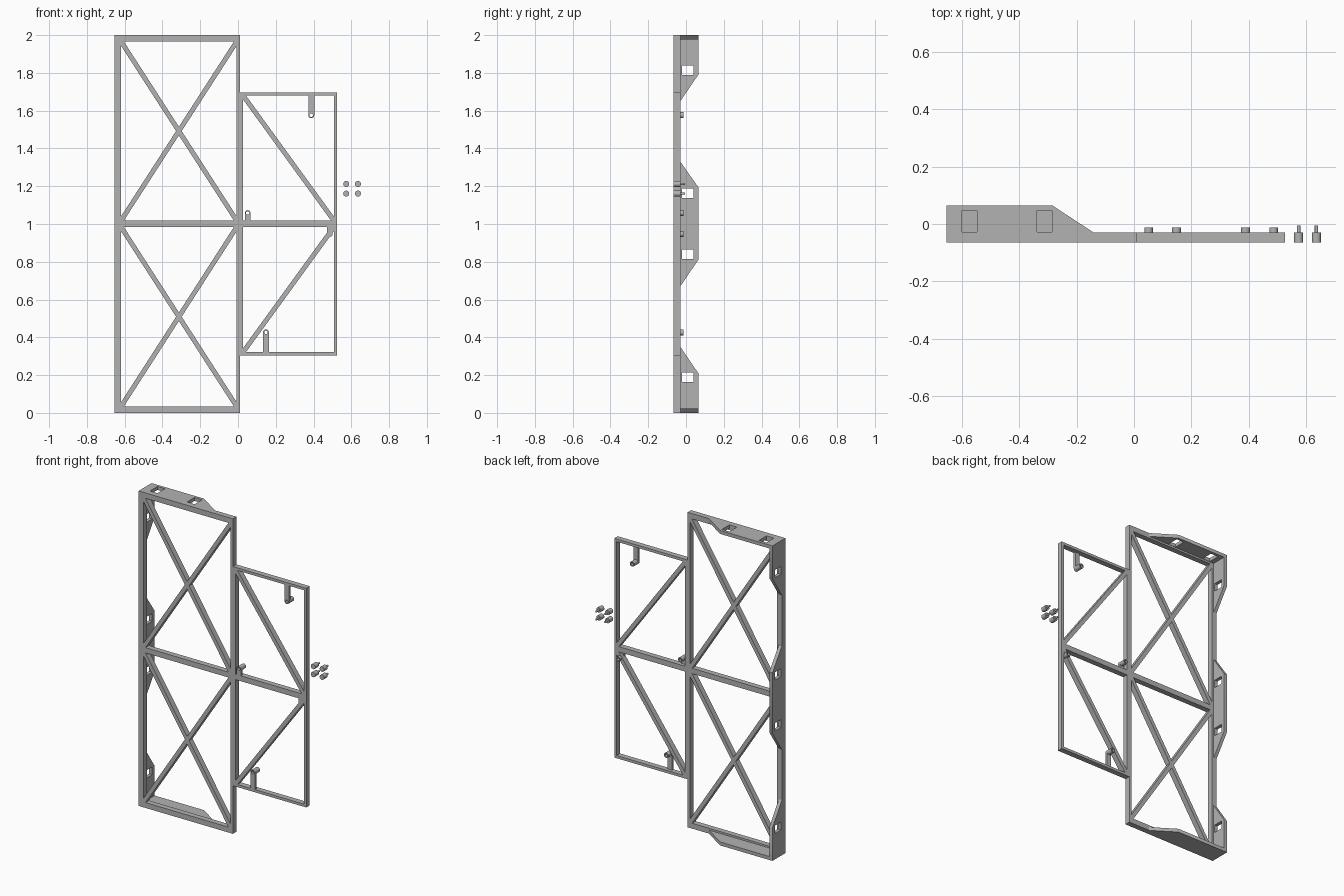
import bpy, bmesh
from math import cos, sin, pi, hypot, radians

cube = bpy.data.objects.get("Cube")
if cube:
    bpy.data.objects.remove(cube, do_unlink=True)

grey = bpy.data.materials.new("plain grey")
grey.use_nodes = True
COLOUR = (0.45, 0.45, 0.45, 1)
grey.diffuse_color = COLOUR
grey.node_tree.nodes["Principled BSDF"].inputs["Base Color"].default_value = COLOUR

FRONT, BACK, DEEP = -0.065, -0.03, 0.065   # y of frame faces and flange edge
LEFT, RIGHT, EDGE = -0.653, 0.01, 0.525    # x of the two frames
BAR, THIN, FLANGE = 0.034, 0.017, 0.022    # bar widths, flange thickness
HALF = 0.0125                              # half width of a brace


def plate(name, outline, holes, axis, lo, hi):
    """Extrude a 2D outline with holes along one axis, from lo to hi."""
    curve = bpy.data.curves.new(name, 'CURVE')
    curve.dimensions = '2D'
    curve.fill_mode = 'BOTH'
    curve.extrude = (hi - lo) / 2
    for loop in [outline] + holes:
        spline = curve.splines.new('POLY')
        spline.points.add(len(loop) - 1)
        for point, (u, v) in zip(spline.points, loop):
            point.co = (u, v, 0, 1)
        spline.use_cyclic_u = True
    temp = bpy.data.objects.new(name + "_curve", curve)
    bpy.context.collection.objects.link(temp)
    graph = bpy.context.evaluated_depsgraph_get()
    mesh = bpy.data.meshes.new_from_object(temp.evaluated_get(graph))
    bpy.data.objects.remove(temp, do_unlink=True)
    bpy.data.curves.remove(curve)

    # Turn the flat shape to face its axis
    mid = (lo + hi) / 2
    for vert in mesh.vertices:
        u, v, w = vert.co
        w += mid
        vert.co = {'x': (w, u, v), 'y': (u, w, v), 'z': (u, v, w)}[axis]
    bm = bmesh.new()
    bm.from_mesh(mesh)
    bmesh.ops.remove_doubles(bm, verts=bm.verts, dist=1e-5)
    bmesh.ops.recalc_face_normals(bm, faces=bm.faces)
    bm.to_mesh(mesh)
    bm.free()
    mesh.name = name
    mesh.materials.clear()
    mesh.materials.append(grey)
    obj = bpy.data.objects.new(name, mesh)
    bpy.context.collection.objects.link(obj)
    bpy.ops.object.select_all(action='DESELECT')
    obj.select_set(True)
    bpy.context.view_layer.objects.active = obj
    bpy.ops.object.shade_smooth_by_angle(angle=radians(35))
    return obj


def rect(u0, u1, v0, v1):
    return [(u0, v0), (u1, v0), (u1, v1), (u0, v1)]


def circle(u, v, r, n=24):
    return [(u + r * cos(2 * pi * i / n), v + r * sin(2 * pi * i / n)) for i in range(n)]


def brace_offsets(x0, x1, z0, z1):
    w, h = x1 - x0, z1 - z0
    return HALF * hypot(w, h) / h, HALF * hypot(w, h) / w


def crossed_window(x0, x1, z0, z1):
    """Four triangular openings that leave an X brace."""
    dx, dz = brace_offsets(x0, x1, z0, z1)
    cx, cz = (x0 + x1) / 2, (z0 + z1) / 2
    return [[(x0 + dx, z1), (x1 - dx, z1), (cx, cz + dz)],
            [(x0 + dx, z0), (x1 - dx, z0), (cx, cz - dz)],
            [(x0, z0 + dz), (x0, z1 - dz), (cx - dx, cz)],
            [(x1, z0 + dz), (x1, z1 - dz), (cx + dx, cz)]]


def single_window(x0, x1, mid, end):
    """Two openings leaving a brace from (x0, end) to (x1, mid)."""
    dx, dz = brace_offsets(x0, x1, min(mid, end), max(mid, end))
    s = 1 if end > mid else -1
    return [[(x0 + dx, end), (x1, end), (x1, mid + s * dz)],
            [(x0, end - s * dz), (x0, mid), (x1 - dx, mid)]]


# Main frame with two crossed panels
MID_LO, MID_HI = 0.984, 1.018
x0, x1 = LEFT + BAR, RIGHT - THIN
plate("main_frame", rect(LEFT, RIGHT, 0, 2),
      crossed_window(x0, x1, BAR, MID_LO) + crossed_window(x0, x1, MID_HI, 2 - BAR),
      'y', FRONT, BACK)

# Side frame with one brace per panel
LOW, HIGH = 0.305, 1.697
x0, x1 = RIGHT + THIN, EDGE - THIN
plate("side_frame", rect(RIGHT, EDGE, LOW, HIGH),
      single_window(x0, x1, MID_LO, LOW + THIN) + single_window(x0, x1, MID_HI, HIGH - THIN),
      'y', FRONT, BACK)

# Top and bottom flanges; only the top one has slots
shelf = [(LEFT, BACK), (LEFT, DEEP), (-0.285, DEEP), (-0.14, BACK)]
slots = [rect(x, x + 0.053, BACK + 0.002, 0.047) for x in (-0.599, -0.338)]
plate("top_flange", shelf, slots, 'z', 2 - FLANGE, 2)
plate("bottom_flange", shelf, [], 'z', 0, FLANGE)

# Outer side flanges, each with square slots
for name, base0, deep0, deep1, base1, slot_heights in (
        ("lower_side_flange", 0, 0, 0.21, 0.35, [0.164]),
        ("middle_side_flange", 0.67, 0.81, 1.195, 1.33, [0.815, 1.138]),
        ("upper_side_flange", 1.65, 1.79, 2, 2, [1.788])):
    plate(name, [(BACK, base0), (DEEP, deep0), (DEEP, deep1), (BACK, base1)],
          [rect(-0.021, 0.04, z, z + 0.05) for z in slot_heights],
          'x', LEFT, LEFT + FLANGE)

# Mounting tabs: thin rounded strip with a hollow boss behind
for name, x, z, base, r in (
        ("upper_tab", 0.388, 1.576, HIGH - THIN, 0.016),
        ("inner_tab", 0.051, 1.058, MID_HI, 0.015),
        ("outer_tab", 0.486, 0.947, MID_LO, 0.015),
        ("lower_tab", 0.148, 0.426, LOW + THIN, 0.016)):
    s = 1 if z > base else -1
    arc = [(x + r * cos(pi * i / 12), z + s * r * sin(pi * i / 12)) for i in range(13)]
    root = base - s * 0.005
    hole = circle(x, z, 0.009)
    plate(name, arc + [(x - r, root), (x + r, root)], [hole], 'y', FRONT, FRONT + 0.015)
    plate(name + "_boss", circle(x, z, r), [hole], 'y', FRONT + 0.015, -0.013)

# Four loose pins beside the frame
for x in (0.573, 0.635):
    for z in (1.161, 1.212):
        plate("pin_head", circle(x, z, 0.016), [], 'y', FRONT, BACK)
        plate("pin_shaft", circle(x, z, 0.006), [], 'y', BACK, -0.005)
